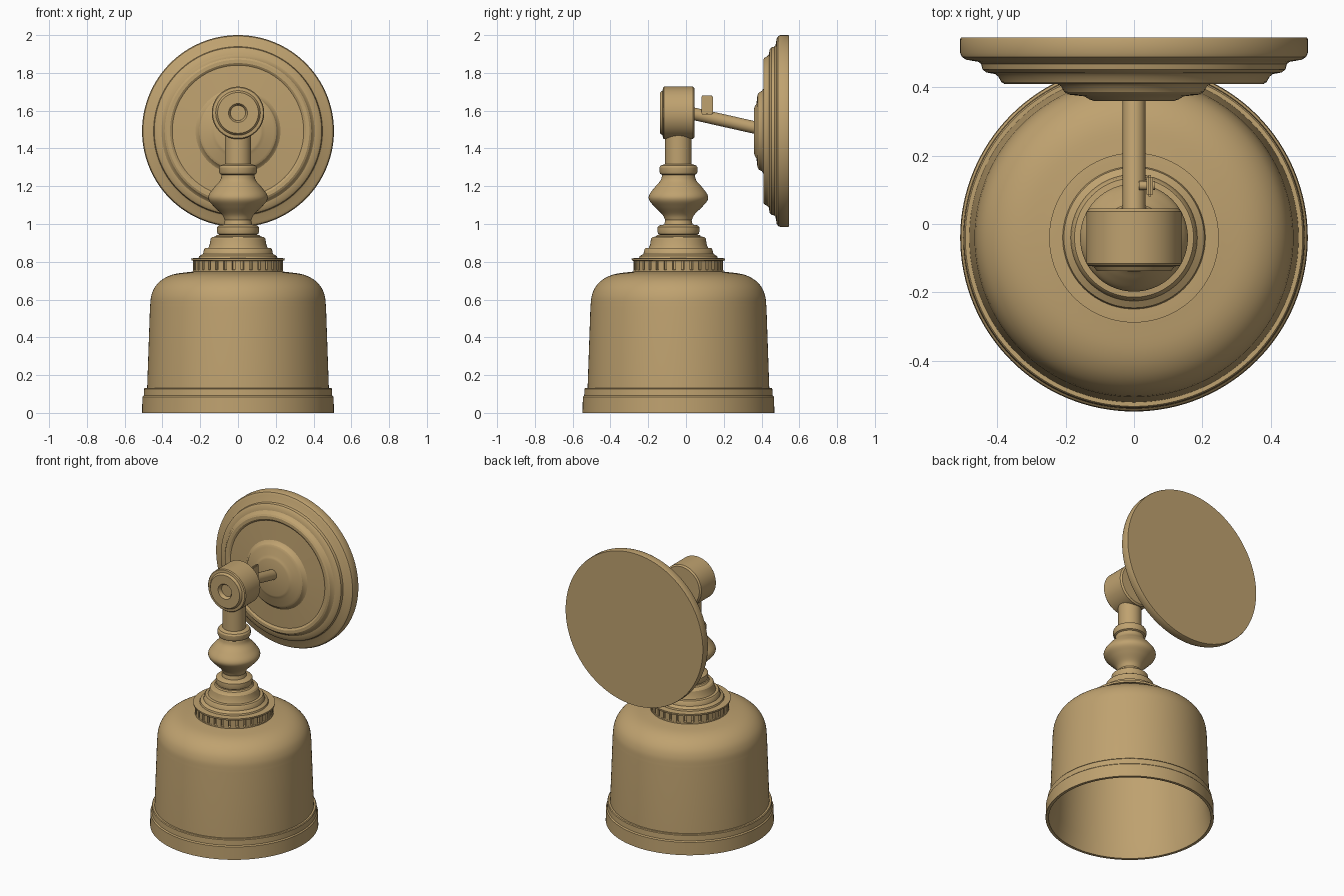
import bpy, bmesh, math
from mathutils import Matrix, Vector

old = bpy.data.objects.get("Cube")
if old:
    bpy.data.objects.remove(old, do_unlink=True)

brass = bpy.data.materials.new("aged brass")
brass.use_nodes = True
COLOUR = (0.52, 0.36, 0.16, 1)
brass.diffuse_color = COLOUR
brass.node_tree.nodes["Principled BSDF"].inputs["Base Color"].default_value = COLOUR

AXIS_Y = -0.04      # vertical axis of shade and stem
KNUCKLE_Z = 1.588
PLATE_Z = 1.492


def finish(name, bm, matrix=Matrix(), angle=30):
    bmesh.ops.recalc_face_normals(bm, faces=bm.faces)
    bm.transform(matrix)
    mesh = bpy.data.meshes.new(name)
    bm.to_mesh(mesh)
    bm.free()
    mesh.materials.append(brass)
    ob = bpy.data.objects.new(name, mesh)
    bpy.context.collection.objects.link(ob)
    bpy.ops.object.select_all(action="DESELECT")
    ob.select_set(True)
    bpy.context.view_layer.objects.active = ob
    bpy.ops.object.shade_smooth_by_angle(angle=math.radians(angle))
    return ob


def lathe(name, profile, matrix, steps=96):
    """Revolve (radius, height) points about local z."""
    bm = bmesh.new()
    verts = [bm.verts.new((r, 0, h)) for r, h in profile]
    edges = [bm.edges.new(pair) for pair in zip(verts, verts[1:])]
    bmesh.ops.spin(bm, geom=verts + edges, cent=(0, 0, 0), axis=(0, 0, 1),
                   angle=math.tau, steps=steps)
    bmesh.ops.remove_doubles(bm, verts=bm.verts, dist=0.0002)
    return finish(name, bm, matrix)


def smooth_curve(points, samples=6):
    """Catmull-Rom through a few profile points."""
    p = [Vector(q) for q in points]
    p = [2 * p[0] - p[1]] + p + [2 * p[-1] - p[-2]]
    out = []
    for a, b, c, d in zip(p, p[1:], p[2:], p[3:]):
        for i in range(samples):
            t = i / samples
            out.append(tuple(0.5 * (2 * b + (c - a) * t + (2 * a - 5 * b + 4 * c - d) * t**2
                                    + (3 * b - a - 3 * c + d) * t**3)))
    return out + [tuple(p[-2])]


def box(name, size, centre, bevel):
    bm = bmesh.new()
    bmesh.ops.create_cube(bm, size=1, matrix=Matrix.Diagonal((*size, 1)))
    bmesh.ops.bevel(bm, geom=bm.edges[:], offset=bevel, segments=2, affect="EDGES")
    return finish(name, bm, Matrix.Translation(centre))


def rod(name, start, end, radius, steps=32):
    start, end = Vector(start), Vector(end)
    span = end - start
    turn = span.to_track_quat("Z", "Y").to_matrix().to_4x4()
    return lathe(name, [(0, 0), (radius, 0), (radius, span.length), (0, span.length)],
                 Matrix.Translation(start) @ turn, steps)


upright = Matrix.Translation((0, AXIS_Y, 0))
# Local z of forward-facing lathes points to the front (-y)
facing = Matrix.Rotation(math.radians(90), 4, "X")

# Hollow bell shade with a banded rim
dome = smooth_curve([(0.466, 0.56), (0.459, 0.62), (0.437, 0.67), (0.395, 0.71),
                     (0.335, 0.735), (0.24, 0.748)])
inner = smooth_curve([(0.22, 0.725), (0.33, 0.713), (0.385, 0.69), (0.42, 0.655),
                      (0.442, 0.61), (0.448, 0.56)])
lathe("shade", [(0.49, 0), (0.508, 0), (0.506, 0.085), (0.499, 0.092), (0.497, 0.127),
                (0.493, 0.132), (0.481, 0.132)] + dome + [(0, 0.748), (0, 0.725)]
      + inner + [(0.47, 0.11), (0.49, 0)], upright, 128)

# Fluted gallery ring holding the shade
lathe("gallery_ring", [(0, 0.74), (0.238, 0.74), (0.238, 0.757), (0.222, 0.76), (0.222, 0.804),
                       (0.246, 0.806), (0.248, 0.818), (0.222, 0.82), (0, 0.82)], upright)
FLUTES = 32
bm = bmesh.new()
for i in range(FLUTES):
    place = (Matrix.Rotation(math.tau * i / FLUTES, 4, "Z") @ Matrix.Translation((0.225, 0, 0.78))
             @ Matrix.Diagonal((0.024, 0.032, 0.052, 1)))
    bmesh.ops.create_cube(bm, size=1, matrix=place)
finish("gallery_flutes", bm, upright)

# Stepped cap above the ring
lathe("stepped_cap", [(0, 0.81), (0.212, 0.81), (0.205, 0.83), (0.185, 0.842), (0.18, 0.865),
                      (0.174, 0.872), (0.157, 0.874), (0.15, 0.89), (0.145, 0.922),
                      (0.138, 0.93), (0.118, 0.935), (0.112, 0.943), (0, 0.943)], upright)

# Turned stem with collars and a baluster bulb
bulb = smooth_curve([(0.07, 1.02), (0.085, 1.05), (0.125, 1.09), (0.154, 1.125), (0.154, 1.155),
                     (0.125, 1.195), (0.095, 1.23), (0.086, 1.26)])
lathe("turned_stem", [(0, 0.94), (0.095, 0.94), (0.108, 0.948), (0.112, 0.965), (0.11, 0.985),
                      (0.1, 0.993), (0.075, 0.997)] + bulb
      + [(0.096, 1.265), (0.1, 1.275), (0.1, 1.3), (0.094, 1.31), (0.07, 1.318),
         (0.07, 1.5), (0, 1.5)], upright)

# Horizontal knuckle with a recessed screw hole
lathe("knuckle", [(0, -0.045), (0.13, -0.045), (0.139, -0.036), (0.139, 0.116), (0.134, 0.122),
                  (0.118, 0.124), (0.108, 0.138), (0.05, 0.138), (0.043, 0.13),
                  (0.04, 0.115), (0, 0.115)],
      Matrix.Translation((0, 0, KNUCKLE_Z)) @ facing)

# Sloping arm and its thumbscrew
rod("arm", (0, 0.02, 1.588), (0, 0.39, 1.505), 0.033)
rod("thumbscrew_shaft", (0.015, 0.112, 1.598), (0.062, 0.112, 1.598), 0.013, 20)
box("thumbscrew_wing", (0.018, 0.062, 0.1), (0.046, 0.112, 1.63), 0.005)

# Stepped round wall plate, flat at the back
lathe("wall_plate", [(0, -0.545), (0.506, -0.545), (0.508, -0.54), (0.508, -0.5), (0.503, -0.488),
                     (0.49, -0.48), (0.455, -0.474), (0.447, -0.468), (0.443, -0.452),
                     (0.432, -0.443), (0.405, -0.438), (0.396, -0.43), (0.388, -0.415),
                     (0.378, -0.409), (0.36, -0.409), (0.348, -0.417), (0.225, -0.41),
                     (0.213, -0.402), (0.204, -0.386), (0.19, -0.378), (0.145, -0.373),
                     (0.13, -0.364), (0.118, -0.36), (0, -0.36)],
      Matrix.Translation((0, 0, PLATE_Z)) @ facing, 128)
